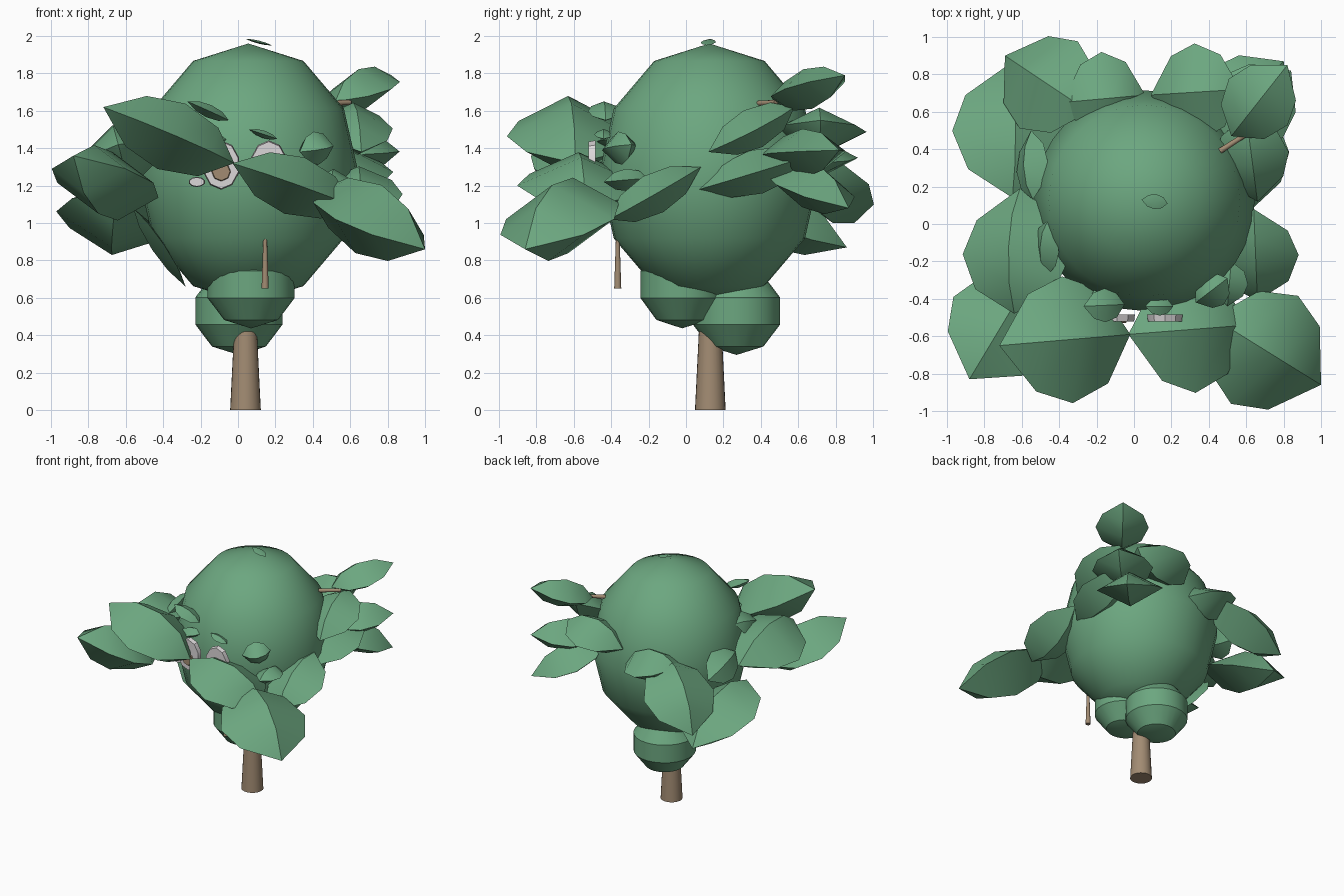
import bpy, bmesh, math
from mathutils import Vector, Matrix

if "Cube" in bpy.data.objects:
    bpy.data.objects.remove(bpy.data.objects["Cube"])


def material(name, color):
    m = bpy.data.materials.new(name)
    m.diffuse_color = (*color, 1)
    m.use_nodes = True
    m.node_tree.nodes["Principled BSDF"].inputs["Base Color"].default_value = m.diffuse_color
    return m


GREEN = material("leaf green", (0.15, 0.385, 0.215))
BROWN = material("bark brown", (0.36, 0.26, 0.17))
WHITE = material("eye white", (0.71, 0.68, 0.69))


def finish(bm, name, mat, angle=35):
    bmesh.ops.recalc_face_normals(bm, faces=bm.faces)
    me = bpy.data.meshes.new(name)
    bm.to_mesh(me)
    bm.free()
    ob = bpy.data.objects.new(name, me)
    bpy.context.collection.objects.link(ob)
    me.materials.append(mat)
    bpy.ops.object.select_all(action='DESELECT')
    ob.select_set(True)
    bpy.context.view_layer.objects.active = ob
    bpy.ops.object.shade_smooth_by_angle(angle=math.radians(angle))
    return ob


def ball(name, center, radii, rings, segments=24, angle=30):
    bm = bmesh.new()
    bmesh.ops.create_uvsphere(bm, u_segments=segments, v_segments=rings, radius=1)
    bm.transform(Matrix.Translation(center) @ Matrix.Diagonal((*radii, 1)))
    return finish(bm, name, GREEN, angle)


def rod(name, a, b, r1, r2, mat, segments=16, stretch=1):
    a, b = Vector(a), Vector(b)
    bm = bmesh.new()
    bmesh.ops.create_cone(bm, cap_ends=True, segments=segments, radius1=r1, radius2=r2, depth=(b - a).length)
    rot = (b - a).to_track_quat('Z', 'Y').to_matrix().to_4x4()
    bm.transform(Matrix.Translation((a + b) / 2) @ rot @ Matrix.Diagonal((1, stretch, 1, 1)))
    return finish(bm, name, mat)


def leaf(name, tip, base, width, thick, roll=0):
    """Pointed leaf with a diamond section: ridge, keel and two side edges."""
    tip, base = Vector(tip), Vector(base)
    axis = (tip - base).normalized()
    side = axis.cross(Vector((0, 0, 1))).normalized()
    up = side.cross(axis)
    turn = Matrix.Rotation(math.radians(roll), 3, axis)
    side, up = turn @ side, turn @ up
    bm = bmesh.new()
    ends = [bm.verts.new(base), bm.verts.new(tip)]
    rings = []
    for t, w in ((.2, .74), (.48, 1), (.75, .77)):
        c = base.lerp(tip, t)
        offs = (side * width, up * thick, -side * width, -up * thick)
        rings.append([bm.verts.new(c + o * w) for o in offs])
    for i in range(4):
        j = (i + 1) % 4
        bm.faces.new((ends[0], rings[0][j], rings[0][i]))
        for r, s in zip(rings, rings[1:]):
            bm.faces.new((r[i], r[j], s[j], s[i]))
        bm.faces.new((rings[-1][i], rings[-1][j], ends[1]))
    return finish(bm, name, GREEN)


# Crown and the two lower foliage balls
ball("crown", (0.055, 0.125, 1.265), (0.59, 0.59, 0.695), 6, 32, 42)
ball("lower_foliage_back", (0.005, 0.27, 0.53), (0.245, 0.245, 0.235), 5)
ball("lower_foliage_front", (0.07, -0.02, 0.672), (0.245, 0.235, 0.235), 5)

# Trunk and twigs
rod("trunk", (0.04, 0.13, 0), (0.04, 0.13, 0.75), 0.082, 0.045, BROWN, 24)
rod("hanging_twig", (0.145, -0.365, 0.65), (0.145, -0.365, 0.92), 0.019, 0.010, BROWN, 12)
rod("side_twig", (0.46, 0.39, 1.64), (0.60, 0.48, 1.645), 0.015, 0.013, BROWN, 12)

# Large leaves: tip, base, half width, half thickness, roll
large = {
    "front_right_corner": ((1.0, -.86, .86), (.42, -.50, 1.17), .34, .20, 0),
    "front_right": ((-.03, -.59, 1.32), (.61, -.54, 1.09), .34, .16, 0),
    "front_left": ((-.72, -.65, 1.62), (-.02, -.59, 1.32), .34, .19, 0),
    "front_left_corner": ((-.88, -.83, 1.36), (-.55, -.28, 1.08), .30, .18, 0),
    "left": ((-.61, .19, 1.28), (-.64, -.48, 1.42), .30, .18, -15),
    "left_back": ((-.66, .86, .87), (-.65, .14, 1.16), .32, .16, 8),
    "back_left_corner": ((-.69, .90, 1.0), (-.24, .60, 1.40), .28, .16, 0),
    "back_left": ((-.38, .65, 1.38), (.06, .69, 1.32), .25, .13, 0),
    "back_right": ((.09, .69, 1.42), (.57, .72, 1.55), .26, .13, 0),
    "back_right_top": ((.82, .85, 1.79), (.52, .47, 1.65), .20, .11, 0),
    "back_right_middle": ((.84, .82, 1.39), (.45, .45, 1.36), .23, .13, 0),
    "back_right_low": ((.80, .87, 1.08), (.40, .46, 1.32), .25, .13, 0),
    "right_upper": ((.66, .12, 1.38), (.60, .58, 1.62), .20, .11, 0),
    "right_middle": ((.62, .07, 1.18), (.60, .66, 1.36), .22, .12, 0),
    "right_low": ((.64, .08, 1.30), (.66, -.41, 1.02), .23, .11, 0),
    "under_left": ((-.28, .10, .66), (-.56, .06, 1.08), .24, .04, 0),
}
for key, args in large.items():
    leaf(key + "_leaf", *args)

# Small leaves tucked against the crown
small = [
    ((-.27, -.44, 1.65), (-.05, -.43, 1.55), .09, .035, 0),
    ((.06, -.44, 1.50), (.21, -.44, 1.45), .05, .020, 0),
    ((.33, -.42, 1.38), (.50, -.29, 1.42), .10, .090, 0),
    ((.50, -.44, 1.22), (.52, -.20, 1.24), .10, .060, 0),
    ((-.25, -.42, 1.42), (-.05, -.38, 1.45), .08, .040, 0),
    ((-.47, -.28, 1.42), (-.46, .02, 1.52), .10, .050, 50),
    ((-.55, .50, 1.26), (-.54, .13, 1.36), .13, .060, -50),
    ((.04, .13, 1.985), (.18, .11, 1.95), .040, .008, 0),
]
for i, args in enumerate(small):
    leaf(f"small_leaf_{i + 1}", *args)

# Eyes: pale discs with brown pupils, plus a small pale bud beside them
for side, x in (("left", -.09), ("right", .165)):
    rod(side + "_eye", (x, -.485, 1.31), (x, -.52, 1.31), .10, .095, WHITE, 10, 1.32)
    rod(side + "_pupil", (x, -.515, 1.275), (x, -.529, 1.275), .054, .047, BROWN, 8)
rod("pale_bud", (-.22, -.44, 1.22), (-.22, -.475, 1.22), .045, .04, WHITE, 10, .6)
